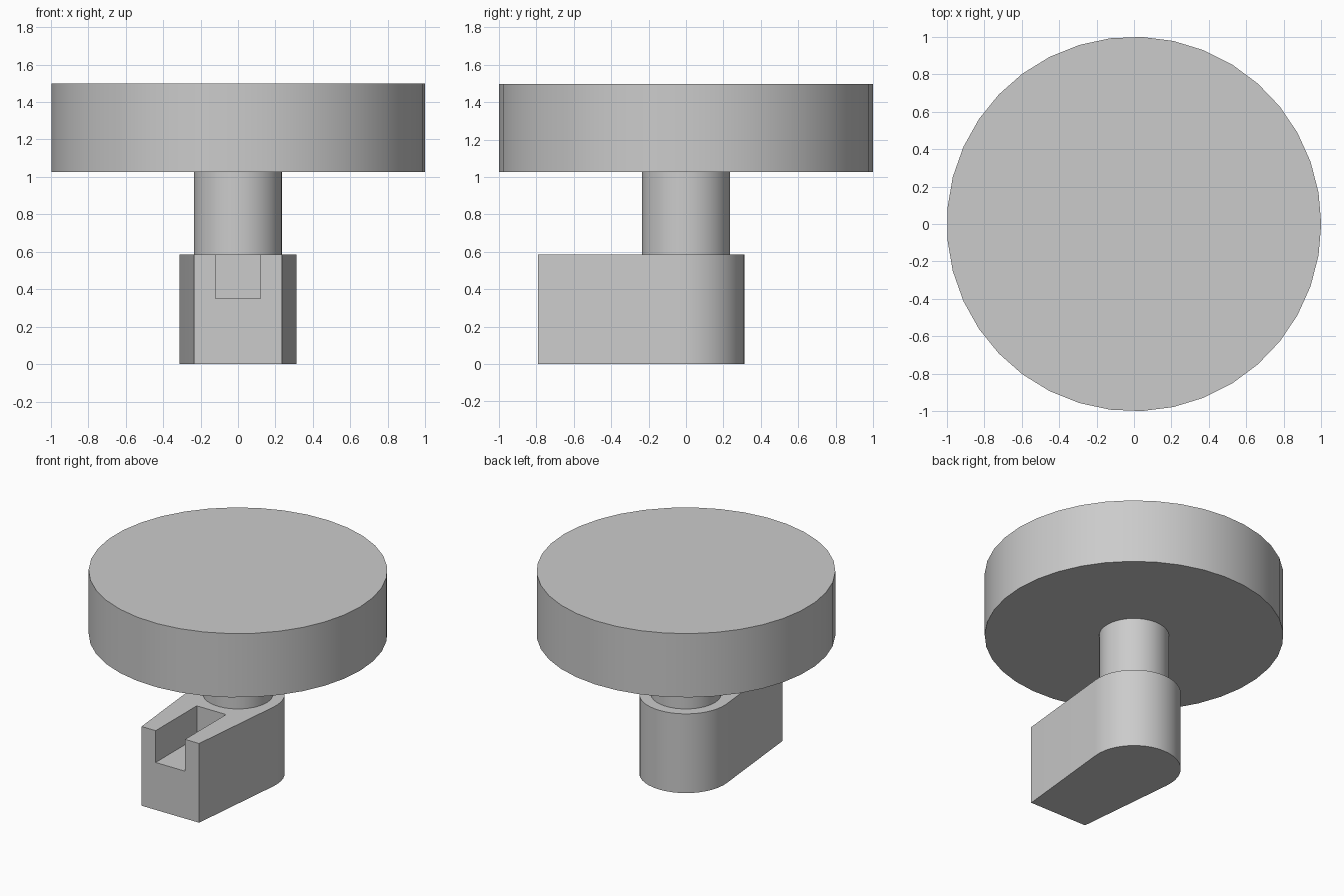
import bpy
import bmesh
from math import acos, atan2, cos, hypot, pi, sin

default = bpy.data.objects.get("Cube")
if default:
    bpy.data.objects.remove(default, do_unlink=True)

# Single plain grey
grey = bpy.data.materials.new("plain_grey")
grey.use_nodes = True
grey_colour = (0.6, 0.6, 0.6, 1)
grey.diffuse_color = grey_colour
grey.node_tree.nodes["Principled BSDF"].inputs["Base Color"].default_value = grey_colour


def extrude_outline(name, outline, bottom, top):
    """Extrude a counter-clockwise xy outline between two heights."""
    bm = bmesh.new()
    face = bm.faces.new([bm.verts.new((x, y, bottom)) for x, y in outline])
    result = bmesh.ops.extrude_face_region(bm, geom=[face])
    raised = [g for g in result["geom"] if isinstance(g, bmesh.types.BMVert)]
    bmesh.ops.translate(bm, verts=raised, vec=(0, 0, top - bottom))
    bmesh.ops.recalc_face_normals(bm, faces=bm.faces)
    mesh = bpy.data.meshes.new(name)
    bm.to_mesh(mesh)
    bm.free()
    mesh.materials.append(grey)
    obj = bpy.data.objects.new(name, mesh)
    bpy.context.collection.objects.link(obj)
    return obj


def arc(radius, start, end, steps):
    angles = [start + (end - start) * i / steps for i in range(steps + 1)]
    return [(radius * cos(a), radius * sin(a)) for a in angles]


def select_only(obj):
    bpy.ops.object.select_all(action="DESELECT")
    obj.select_set(True)
    bpy.context.view_layer.objects.active = obj


SIDES = 37
BASE_TOP = 0.585
DISC_BOTTOM = 1.027
FRONT_Y, FRONT_HALF = -0.79, 0.235
BASE_RADIUS = 0.313

# Wide disc and the shaft below it
disc = extrude_outline("disc", arc(1, 0, 2 * pi, SIDES)[:-1], DISC_BOTTOM, 1.498)
shaft = extrude_outline("shaft", arc(0.235, 0, 2 * pi, SIDES)[:-1], BASE_TOP, DISC_BOTTOM)

# Base: round back, sides running tangentially to a narrower flat front
tangent = atan2(FRONT_Y, FRONT_HALF) + acos(BASE_RADIUS / hypot(FRONT_HALF, FRONT_Y))
outline = [(-FRONT_HALF, FRONT_Y), (FRONT_HALF, FRONT_Y)]
outline += arc(BASE_RADIUS, tangent, pi - tangent, 22)
base = extrude_outline("base", outline, 0, BASE_TOP)

# Slot open to the front and top of the base
slot = [(-0.12, -1), (0.12, -1), (0.12, -0.31), (-0.12, -0.31)]
cutter = extrude_outline("slot_cutter", slot, 0.35, 0.8)
cutter.hide_render = True
cut = base.modifiers.new("slot", "BOOLEAN")
cut.operation = "DIFFERENCE"
cut.solver = "EXACT"
cut.object = cutter
select_only(base)
bpy.ops.object.modifier_apply(modifier=cut.name)
bpy.data.objects.remove(cutter, do_unlink=True)

# Smooth round walls with crisp rims
for part in (disc, shaft, base):
    select_only(part)
    bpy.ops.object.shade_smooth_by_angle(angle=pi / 6)
